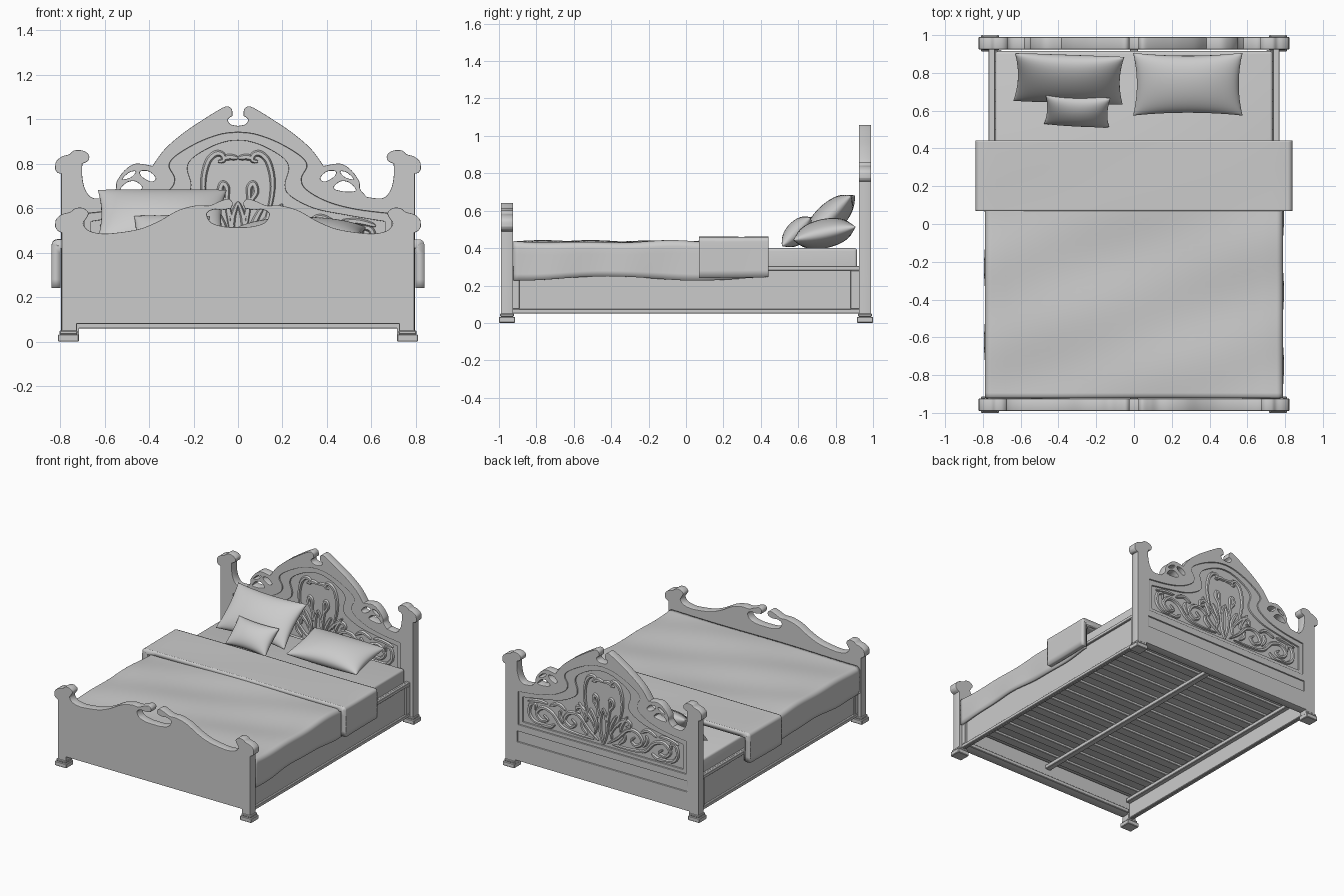
import bpy, bmesh, math
from mathutils import Vector

if "Cube" in bpy.data.objects:
    bpy.data.objects.remove(bpy.data.objects["Cube"])


def finish(obj, angle=35):
    bpy.ops.object.select_all(action='DESELECT')
    obj.select_set(True)
    bpy.context.view_layer.objects.active = obj
    if obj.type == 'CURVE':
        bpy.ops.object.convert(target='MESH')
    bpy.ops.object.shade_smooth_by_angle(angle=math.radians(angle))
    return obj


def link(name, data):
    obj = bpy.data.objects.new(name, data)
    bpy.context.collection.objects.link(obj)
    return obj


def from_bm(name, bm):
    bmesh.ops.recalc_face_normals(bm, faces=bm.faces[:])
    me = bpy.data.meshes.new(name)
    bm.to_mesh(me)
    bm.free()
    return link(name, me)


def box(name, x0, x1, y0, y1, z0, z1, bevel=0.004, seg=1):
    bm = bmesh.new()
    bmesh.ops.create_cube(bm, size=1)
    for v in bm.verts:
        v.co = ((x0 + x1) / 2 + v.co.x * (x1 - x0), (y0 + y1) / 2 + v.co.y * (y1 - y0),
                (z0 + z1) / 2 + v.co.z * (z1 - z0))
    if bevel:
        bmesh.ops.bevel(bm, geom=bm.edges[:], offset=bevel, segments=seg, profile=0.5, affect='EDGES')
    return finish(from_bm(name, bm))


def smooth(run, n=6, closed=False):
    """Catmull-Rom through the points; two-point runs stay straight."""
    p = [Vector(q) for q in run]
    if len(p) < 3:
        return p
    m, out = len(p), []
    for i in range(m if closed else m - 1):
        get = (lambda k: p[k % m]) if closed else (lambda k: p[min(max(k, 0), m - 1)])
        a, b, c, d = get(i - 1), get(i), get(i + 1), get(i + 2)
        for k in range(n):
            t = k / n
            out.append(0.5 * (2 * b + (c - a) * t + (2 * a - 5 * b + 4 * c - d) * t * t
                              + (3 * b - a - 3 * c + d) * t ** 3))
    return out if closed else out + [p[-1]]


def symmetric(runs):
    half = []
    for run in runs:
        for q in smooth(run):
            if not half or (q - half[-1]).length > 1e-4:
                half.append(q)
    return half + [Vector((-q.x, q.y)) for q in reversed(half[1:-1])]


def plate(name, loops, y, half, bevel=0.003):
    """Upright board cut from x/z outlines (inner loops become holes)."""
    cu = bpy.data.curves.new(name, 'CURVE')
    cu.dimensions, cu.fill_mode = '2D', 'BOTH'
    cu.extrude, cu.bevel_depth, cu.offset, cu.bevel_resolution = half - bevel, bevel, -bevel, 1
    for pts in loops:
        sp = cu.splines.new('POLY')
        sp.points.add(len(pts) - 1)
        for s, q in zip(sp.points, pts):
            s.co = (q.x, q.y, 0, 1)
        sp.use_cyclic_u = True
    obj = link(name, cu)
    obj.location.y = y
    obj.rotation_euler.x = math.pi / 2
    return finish(obj)


HY = 0.957

# headboard frame: scrolled posts, pierced shoulders, arched crest
head = symmetric([
    [(0, .06), (.715, .06)], [(.715, .06), (.715, .03)], [(.715, .03), (.795, .03)], [(.795, .03), (.795, .755)],
    [(.795, .755), (.812, .76), (.822, .775)],
    [(.822, .775), (.818, .81), (.79, .833), (.76, .842), (.735, .86), (.695, .858), (.67, .838), (.675, .812),
     (.70, .80)],
    [(.70, .80), (.70, .74), (.685, .68), (.65, .645), (.58, .65)],
    [(.58, .65), (.55, .685), (.545, .72), (.51, .77), (.46, .80), (.385, .79)],
    [(.385, .79), (.33, .865), (.25, .935), (.17, .99), (.09, 1.04), (.05, 1.058), (.028, 1.045), (.025, 1.015)],
    [(.025, 1.015), (.045, 1.0), (.035, .978), (0, .97)]])
opening = symmetric([
    [(0, .33), (.69, .33)], [(.69, .33), (.69, .575)],
    [(.69, .575), (.53, .595), (.40, .63), (.305, .685), (.285, .735), (.31, .79), (.28, .835), (.18, .895),
     (.08, .932), (0, .942)]])
inner = symmetric([
    [(0, .355), (.66, .355)], [(.66, .355), (.66, .54)],
    [(.66, .54), (.48, .57), (.34, .60), (.235, .655), (.21, .705), (.228, .78), (.20, .828), (.12, .876), (.05, .90),
     (0, .905)]])
recess = symmetric([[(0, .20), (.70, .20)], [(.70, .20), (.70, .28)], [(.70, .28), (0, .28)]])
pierced = []
for h in ([(.37, .735), (.40, .765), (.44, .765), (.43, .74), (.39, .72)],
          [(.43, .69), (.46, .72), (.50, .715), (.53, .68), (.48, .675)],
          [(.46, .765), (.49, .76), (.52, .73), (.48, .74)]):
    loop = smooth(h, 5, True)
    pierced += [loop, [Vector((-q.x, q.y)) for q in loop]]
plate("headboard_frame", [head, opening, recess] + pierced, HY, .032)
plate("headboard_inner_moulding", [opening, inner], HY, .024)
plate("headboard_panel", [opening], HY, .012, .001)
plate("headboard_lower_panel", [recess], HY, .022, .001)

# carved scrollwork, raised on both faces of the panel
strokes = [
    [(.12, .52), (.15, .64), (.155, .73), (.135, .81), (.10, .845), (.07, .84), (.065, .815), (.09, .81)],
    [(.07, .82), (.04, .83), (0, .825)],
    [(.02, .52), (.05, .62), (.08, .67), (.07, .71), (.05, .69), (.05, .62), (.03, .48)],
    [(.0, .36), (.025, .45), (.025, .55), (.0, .63)],
    [(.04, .38), (.12, .44), (.2, .52), (.28, .52), (.32, .46), (.27, .42), (.23, .45), (.26, .48)],
    [(.08, .38), (.22, .38), (.34, .40), (.42, .48), (.5, .50), (.55, .45), (.51, .405), (.46, .42), (.49, .45)],
    [(.45, .38), (.56, .38), (.61, .43), (.60, .50), (.56, .51), (.56, .47)],
    [(.06, .45), (.10, .52), (.17, .585), (.215, .58), (.22, .55), (.19, .545)],
    [(.31, .53), (.37, .56), (.44, .53)],
    [(.07, .42), (.06, .50), (.09, .57), (.11, .60)],
    [(.13, .40), (.17, .44), (.18, .48)],
    [(.33, .43), (.36, .48), (.35, .52)],
    [(.40, .40), (.44, .375), (.50, .37)],
    [(.46, .54), (.54, .54), (.62, .52)],
    [(.14, .49), (.15, .54), (.20, .62)]]
bm = bmesh.new()
for s in strokes:
    pts = smooth(s, 5)
    for sx in (1, -1):
        rings = []
        for i, q in enumerate(pts):
            t = (pts[min(i + 1, len(pts) - 1)] - pts[max(i - 1, 0)]).normalized()
            nrm = Vector((-t.y, t.x))
            w = .004 + .011 * math.sin(math.pi * i / (len(pts) - 1)) ** .5 if 0 < i < len(pts) - 1 else .003
            rings.append([bm.verts.new((sx * (q + nrm * w * a).x, HY + b, (q + nrm * w * a).y)) for a, b in
                          ((1, .011), (.5, .024), (-.5, .024), (-1, .011), (-1, -.011), (-.5, -.024), (.5, -.024), (1, -.011))])
        for r0, r1 in zip(rings, rings[1:]):
            for k in range(8):
                bm.faces.new((r0[k], r0[(k + 1) % 8], r1[(k + 1) % 8], r1[k]))
        bm.faces.new(rings[0])
        bm.faces.new(rings[-1])
finish(from_bm("headboard_carving", bm), 50)

# footboard with central scrolled notch
foot = symmetric([
    [(0, .08), (.725, .08)], [(.725, .08), (.725, .03)], [(.725, .03), (.793, .03)], [(.793, .03), (.793, .49)],
    [(.793, .49), (.812, .50), (.822, .515)],
    [(.822, .515), (.818, .55), (.79, .573), (.755, .583), (.73, .60), (.695, .60), (.672, .578), (.685, .55)],
    [(.685, .55), (.695, .53), (.675, .502), (.63, .488), (.57, .487), (.45, .505), (.36, .54), (.27, .59),
     (.19, .612), (.13, .612), (.085, .63), (.045, .642), (.024, .625), (.03, .60)],
    [(.03, .60), (.07, .592), (.11, .594), (.14, .575), (.12, .535), (.06, .517), (0, .515)]])
plate("footboard", [foot], -HY, .032)
box("footboard_bottom_rail", -.72, .72, -.93, -.91, .08, .11)

# stepped feet, side rails with raised frames
for sx, side in ((1, "right"), (-1, "left")):
    def sbox(name, x0, x1, *rest):
        box(f"{name}_{side}", *sorted((sx * x0, sx * x1)), *rest)
    for sy, end in ((1, "head"), (-1, "foot")):
        y = sy * .957
        sbox(f"{end}_foot_base", .715, .81, y - .043, y + .043, 0, .033)
        sbox(f"{end}_foot_cap", .722, .803, y - .037, y + .037, .033, .05)
    sbox("side_rail", .735, .755, -.93, .93, .05, .305)
    for i, (y0, y1, z0, z1) in enumerate(((-.93, .93, .05, .075), (-.93, .93, .28, .305),
                                          (-.93, -.89, .075, .28), (.88, .93, .075, .28))):
        sbox(f"side_rail_frame_{i}", .75, .77, y0, y1, z0, z1, .003)
    sbox("slat_ledge", .70, .736, -.92, .92, .16, .19)

# slats and centre beam
for i in range(12):
    y = -.83 + i * .151
    box(f"slat_{i}", -.735, .735, y - .035, y + .035, .19, .21, .003)
box("centre_beam", -.022, .022, -.925, .925, .16, .19)

# mattress
box("mattress", -.734, .734, -.922, .915, .21, .40, .015, 3)


def drape(name, w, top, y0, y1, hem, r, thick, wave):
    """Cloth laid over the bed and hanging down both sides."""
    half = [(w - r + r * math.cos(a), top - r + r * math.sin(a)) for a in [math.pi / 12 * k for k in range(7)]]
    half = [(w, hem + (top - r - hem) * k / 5) for k in range(5)] + half
    path = half + [(w - r - (2 * (w - r)) * k / 20, top) for k in range(1, 20)] + [(-x, z) for x, z in reversed(half)]
    bm = bmesh.new()
    ny, rows = 48, []
    for j in range(ny + 1):
        y = y0 + (y1 - y0) * j / ny
        row = []
        for x, z in path:
            low = max(0, (top - r - z) / (top - r - hem))
            side = 1 if x > 0 else -1
            dz = wave * (.5 * math.sin(7 * y + 3 * x) + .5 * math.sin(13 * y - 5 * x)) * (1 - low)
            dz += wave * 1.3 * low * math.sin(6.5 * y + 3.9 + .4 * side)
            dx = side * wave * .5 * low * math.sin(16 * y + side)
            row.append(bm.verts.new((x + dx, y, z + dz)))
        rows.append(row)
    for a, b in zip(rows, rows[1:]):
        for k in range(len(path) - 1):
            bm.faces.new((a[k], a[k + 1], b[k + 1], b[k]))
    bmesh.ops.recalc_face_normals(bm, faces=bm.faces[:])
    if sum(f.normal.z for f in bm.faces) < 0:
        bmesh.ops.reverse_faces(bm, faces=bm.faces[:])
    me = bpy.data.meshes.new(name)
    bm.to_mesh(me)
    bm.free()
    obj = link(name, me)
    mod = obj.modifiers.new("thickness", 'SOLIDIFY')
    mod.thickness, mod.offset = thick, -1
    return finish(obj, 50)


drape("duvet", .79, .434, -.922, .42, .238, .035, .017, .009)
drape("folded_throw", .838, .460, .07, .442, .243, .025, .040, .0015)


def pillow(name, loc, hw, hd, ht, tilt, yaw=0):
    bm = bmesh.new()
    bmesh.ops.create_grid(bm, x_segments=28, y_segments=20, size=1)
    for v in bm.verts:  # crowd the rows towards the seam for a round edge
        v.co.x, v.co.y = math.sin(v.co.x * math.pi / 2), math.sin(v.co.y * math.pi / 2)
    low = bmesh.ops.duplicate(bm, geom=bm.verts[:] + bm.edges[:] + bm.faces[:])['geom']
    lower = {g for g in low if isinstance(g, bmesh.types.BMVert)}
    for v in bm.verts:
        u, w = v.co.x, v.co.y
        h = ht * (max(0, 1 - u * u) * max(0, 1 - w * w)) ** .45
        v.co = (hw * u * (1 - .07 * (1 - w * w)), hd * w * (1 - .10 * (1 - u * u)), -h if v in lower else h)
    bmesh.ops.remove_doubles(bm, verts=bm.verts[:], dist=1e-5)
    obj = from_bm(name, bm)
    obj.location = loc
    obj.rotation_euler = (math.radians(tilt), 0, math.radians(yaw))
    return finish(obj, 80)


pillow("pillow_right", (.285, .74, .478), .29, .17, .078, 12)
pillow("pillow_left", (-.345, .768, .56), .29, .175, .078, 44, -2)
pillow("cushion_small", (-.30, .598, .487), .172, .108, .06, 45, -3)
